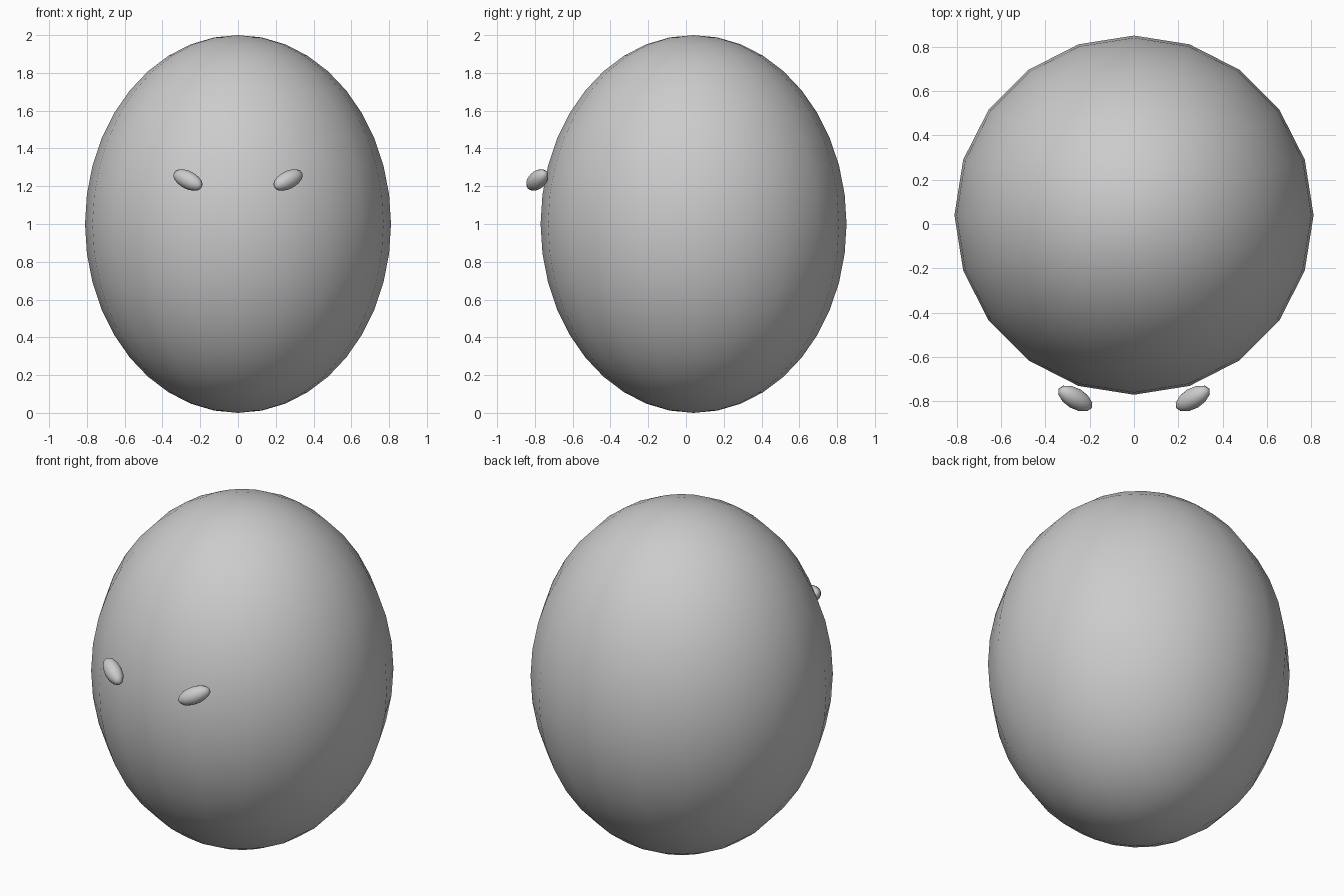
import bpy
from mathutils import Vector

if "Cube" in bpy.data.objects:
    bpy.data.objects.remove(bpy.data.objects["Cube"])


def ellipsoid(name, loc, radii, segs, rings, long_dir=None):
    bpy.ops.mesh.primitive_uv_sphere_add(segments=segs, ring_count=rings, radius=1)
    ob = bpy.context.object
    ob.name = name
    ob.scale = radii
    ob.location = loc
    if long_dir:
        ob.rotation_mode = 'QUATERNION'
        ob.rotation_quaternion = Vector(long_dir).to_track_quat('X', 'Z')
    bpy.ops.object.shade_smooth()
    return ob


# egg-shaped head
ellipsoid("head", (0, 0.04, 1.0), (0.81, 0.81, 1.0), 20, 20)

# slanted eyes, inner ends low and forward
for side, name in ((-1, "eye_right"), (1, "eye_left")):
    ellipsoid(name, (side * 0.265, -0.787, 1.233), (0.093, 0.047, 0.047),
              12, 10, (side * 0.79, 0.46, 0.41))
